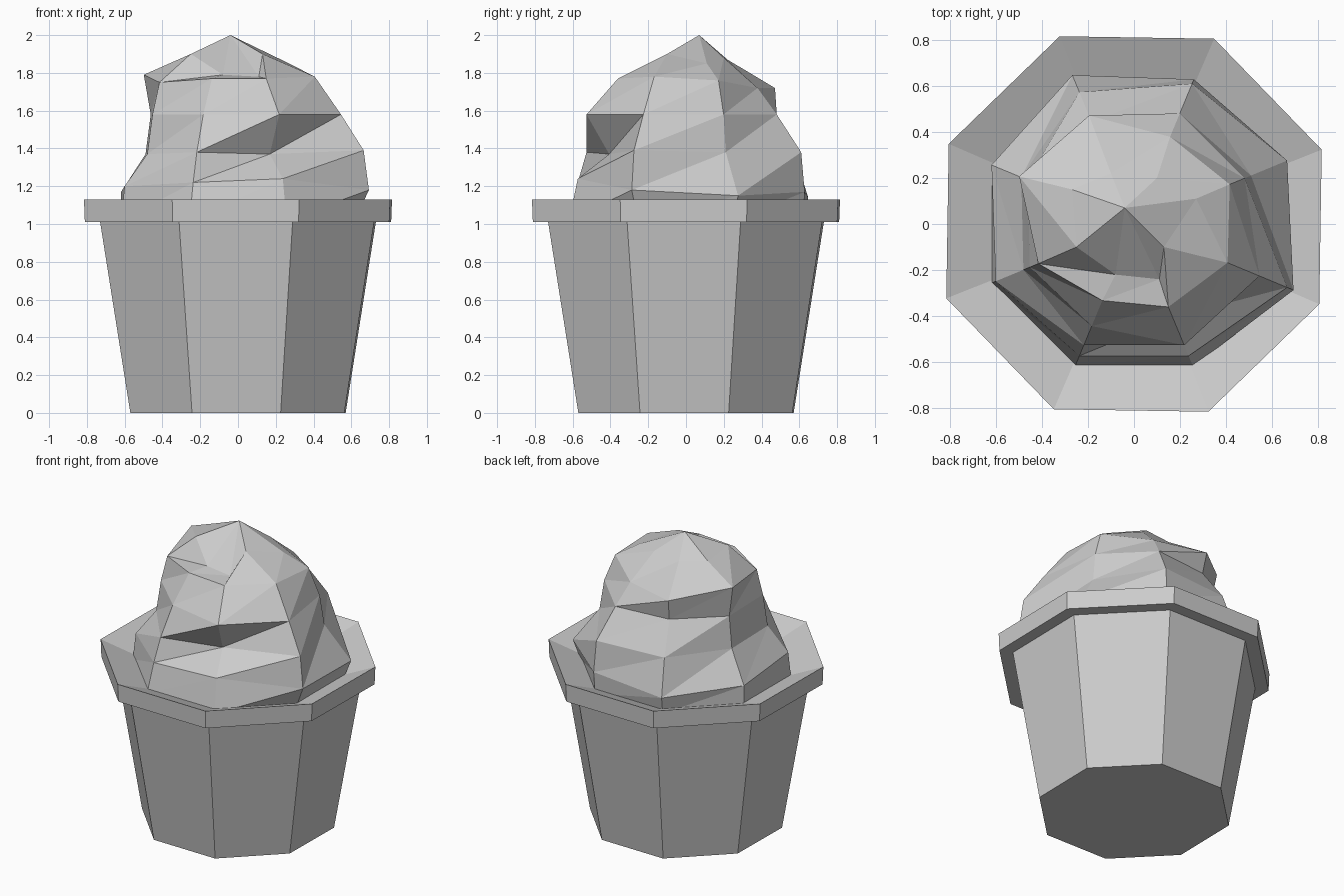
import bpy, bmesh
from math import cos, sin, radians

cube = bpy.data.objects.get("Cube")
if cube:
    bpy.data.objects.remove(cube, do_unlink=True)

SIDES = 8

# One plain grey for everything
grey = bpy.data.materials.new("plain grey")
grey.use_nodes = True
colour = (0.6, 0.6, 0.6, 1)
grey.diffuse_color = colour
grey.node_tree.nodes["Principled BSDF"].inputs["Base Color"].default_value = colour


def corner(index, radius, height, turn):
    """Point on an octagon corner."""
    angle = radians(360 / SIDES * (index + 0.5) + turn)
    return (radius * cos(angle), radius * sin(angle), height)


def octagon(radius, height, turn=-0.9):
    return [corner(i, radius, height, turn) for i in range(SIDES)]


def loft(name, rings, tip=None, triangles=False):
    """Skin a stack of rings; close the bottom, and end in a tip or a cap."""
    bm = bmesh.new()
    loops = [[bm.verts.new(p) for p in ring] for ring in rings]
    for low, high in zip(loops, loops[1:]):
        for i in range(SIDES):
            j = (i + 1) % SIDES
            if triangles:
                bm.faces.new((low[i], low[j], high[j]))
                bm.faces.new((low[i], high[j], high[i]))
            else:
                bm.faces.new((low[i], low[j], high[j], high[i]))
    bm.faces.new(loops[0][::-1])
    top = loops[-1]
    if tip:
        apex = bm.verts.new(tip)
        for i in range(SIDES):
            bm.faces.new((top[i], top[(i + 1) % SIDES], apex))
    else:
        bm.faces.new(top)
    bmesh.ops.recalc_face_normals(bm, faces=bm.faces)
    mesh = bpy.data.meshes.new(name)
    bm.to_mesh(mesh)
    bm.free()
    mesh.materials.append(grey)
    obj = bpy.data.objects.new(name, mesh)
    bpy.context.collection.objects.link(obj)
    return obj


# Tapered cup, overhanging rim and the dished inside, in one shell
cup_profile = [(0.613, 0), (0.785, 1.01), (0.872, 1.01), (0.877, 1.13), (0.64, 1.04)]
loft("cup", [octagon(r, z) for r, z in cup_profile])

# Swirled frosting: each column climbs one corner as (radius, height),
# with the ledge of the swirl rising from column to column
columns = [
    [(0.72, 1.15), (0.55, 1.38), (0.52, 1.58), (0.45, 1.76)],
    [(0.68, 1.17), (0.66, 1.38), (0.52, 1.58), (0.41, 1.72)],
    [(0.70, 1.14), (0.62, 1.38), (0.48, 1.58), (0.51, 1.72)],
    [(0.67, 1.17), (0.53, 1.37), (0.50, 1.58), (0.54, 1.79)],
    [(0.65, 1.20), (0.52, 1.37), (0.49, 1.58), (0.45, 1.75)],
    [(0.62, 1.22), (0.57, 1.38), (0.48, 1.58), (0.36, 1.77)],
    [(0.62, 1.24), (0.44, 1.37), (0.57, 1.58), (0.39, 1.77)],
    [(0.75, 1.18), (0.72, 1.39), (0.59, 1.58), (0.44, 1.78)],
]
rings = [octagon(0.67, 1.02, 0)]
for level in range(len(columns[0])):
    rings.append([corner(i, *column[level], 0) for i, column in enumerate(columns)])

# Curled crown with a notch at the front
crown = [(0.27, 0.11, 1.85), (0.1, 0.2, 1.88), (-0.1, 0.22, 1.87), (-0.27, 0.15, 1.89),
         (-0.25, -0.1, 1.9), (-0.08, -0.22, 1.79), (0.11, -0.24, 1.78), (0.13, -0.1, 1.9)]
loft("frosting", rings + [crown], tip=(-0.04, 0.07, 2.0), triangles=True)
